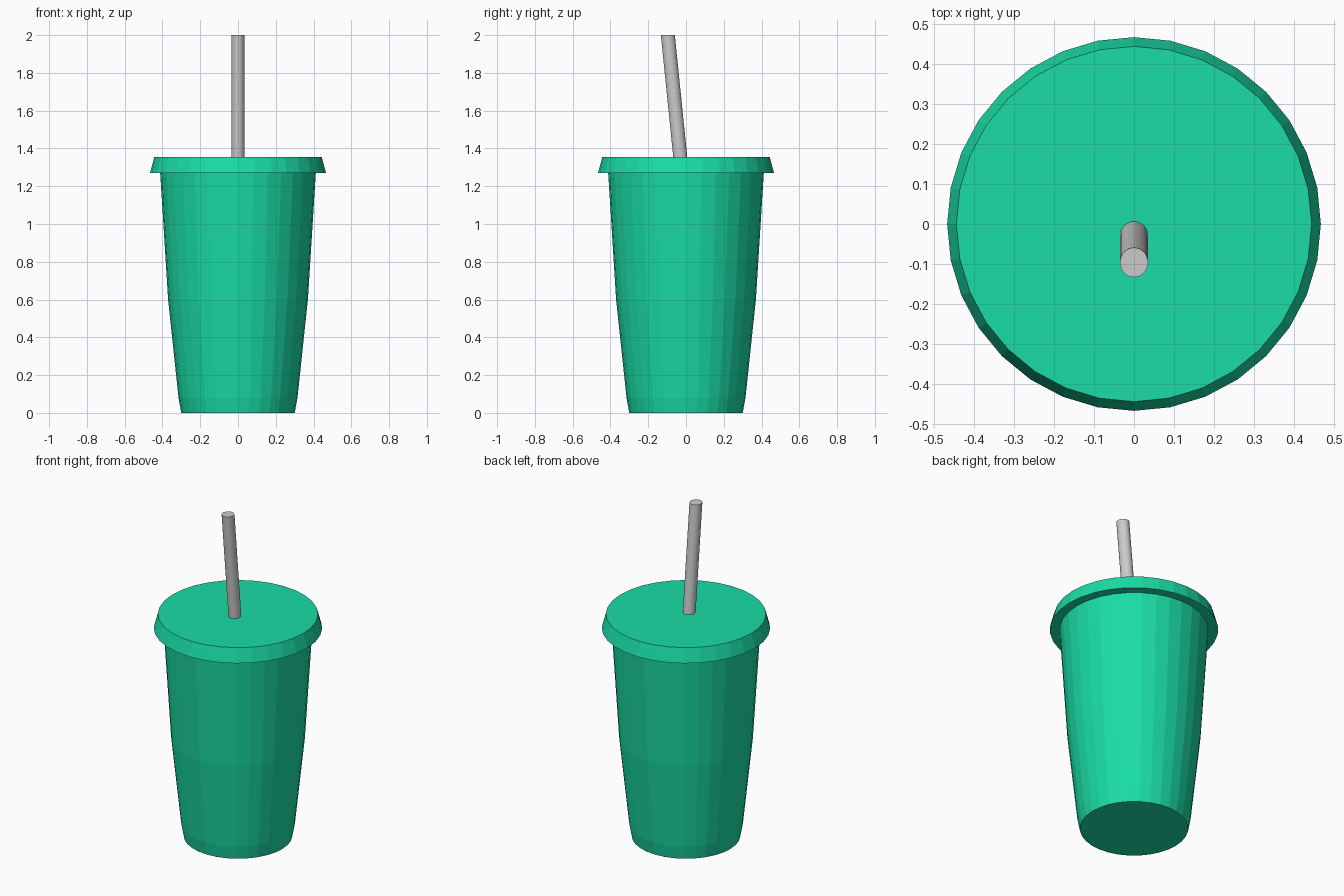
import bpy
import bmesh
from math import cos, sin, pi

if "Cube" in bpy.data.objects:
    bpy.data.objects.remove(bpy.data.objects["Cube"])


def lathe(name, profile, sides=32, material=None):
    """Closed solid from rings given as (radius_x, radius_y, centre_y, z), bottom to top."""
    bm = bmesh.new()
    angles = [2 * pi * i / sides for i in range(sides)]
    rings = [[bm.verts.new((rx * cos(a), cy + ry * sin(a), z)) for a in angles]
             for rx, ry, cy, z in profile]
    for low, high in zip(rings, rings[1:]):
        for i in range(sides):
            j = (i + 1) % sides
            bm.faces.new((low[i], low[j], high[j], high[i]))
    bm.faces.new(rings[0][::-1])
    bm.faces.new(rings[-1])
    mesh = bpy.data.meshes.new(name)
    bm.to_mesh(mesh)
    bm.free()
    if material:
        mesh.materials.append(material)
    obj = bpy.data.objects.new(name, mesh)
    bpy.context.collection.objects.link(obj)
    return obj


def round_rings(points):
    return [(r, r, 0, z) for r, z in points]


green = bpy.data.materials.new("green_plastic")
green.diffuse_color = (0.01, 0.72, 0.38, 1)
green.use_nodes = True
green.node_tree.nodes["Principled BSDF"].inputs["Base Color"].default_value = green.diffuse_color

# Tapered cup body with a small foot chamfer
lathe("cup", round_rings([(0.30, 0), (0.315, 0.08), (0.37, 0.60), (0.412, 1.27)]),
      material=green)

# Overhanging lid with a sloped rim
lathe("lid", round_rings([(0.466, 1.27), (0.443, 1.355)]), material=green)

# Straw leaning forward, cut level at the top
lathe("straw", [(0.035, 0.037, -0.025, 1.30), (0.035, 0.037, -0.096, 2.0)])
